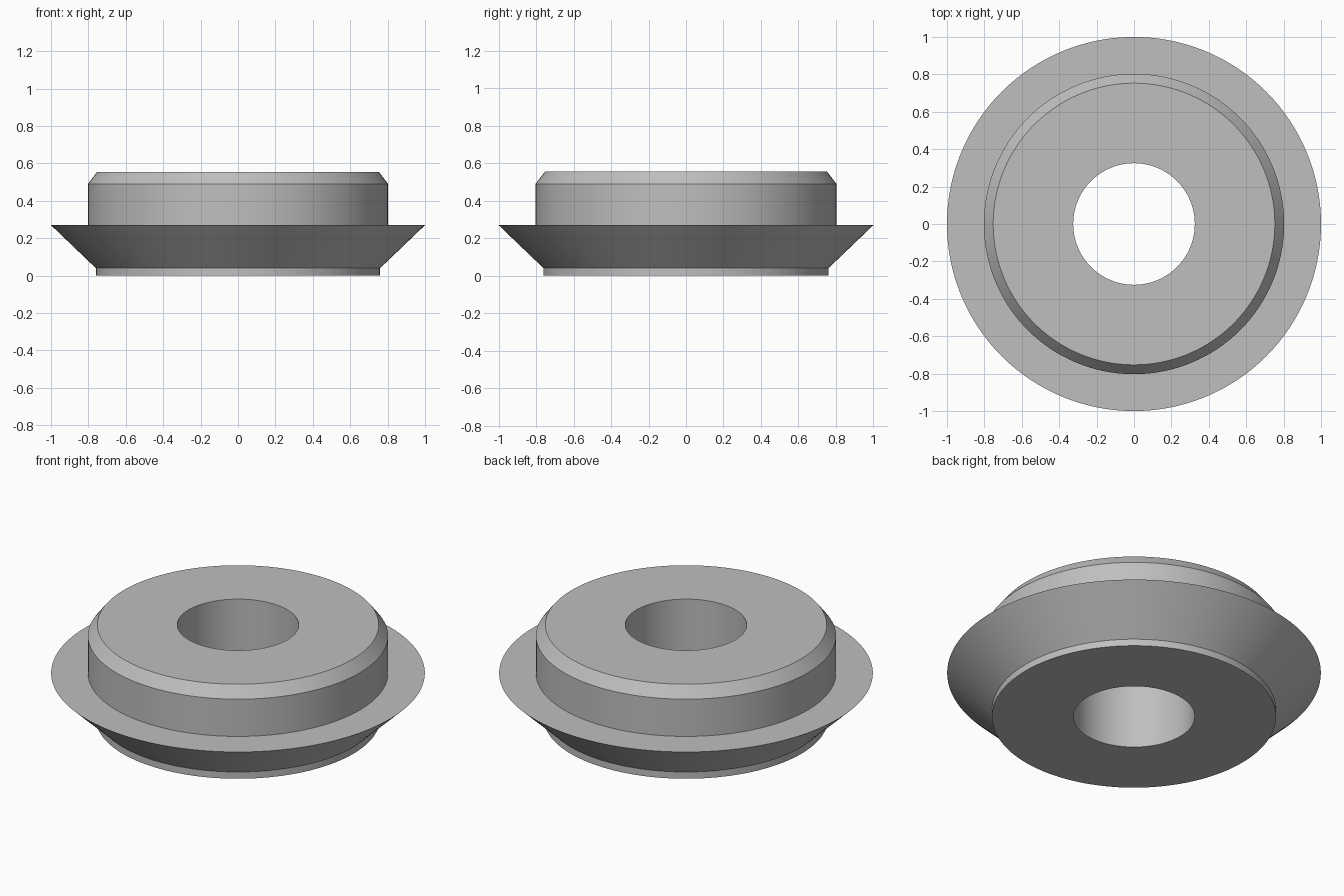
import bpy
import bmesh
import math

cube = bpy.data.objects.get("Cube")
if cube:
    bpy.data.objects.remove(cube, do_unlink=True)

SEGMENTS = 128

# Plain grey metal
grey = bpy.data.materials.new("grey_metal")
grey.use_nodes = True
colour = (0.52, 0.52, 0.52, 1)
grey.diffuse_color = colour
grey.node_tree.nodes["Principled BSDF"].inputs["Base Color"].default_value = colour


def lathe(name, profile, material):
    """Revolve a closed (radius, height) profile around the z axis."""
    bm = bmesh.new()
    rings = []
    for radius, height in profile:
        ring = []
        for i in range(SEGMENTS):
            a = math.tau * i / SEGMENTS
            ring.append(bm.verts.new((radius * math.cos(a), radius * math.sin(a), height)))
        rings.append(ring)
    for lower, upper in zip(rings, rings[1:] + rings[:1]):
        for i in range(SEGMENTS):
            j = (i + 1) % SEGMENTS
            bm.faces.new((lower[i], lower[j], upper[j], upper[i]))
    bmesh.ops.recalc_face_normals(bm, faces=bm.faces)
    mesh = bpy.data.meshes.new(name)
    bm.to_mesh(mesh)
    bm.free()
    mesh.materials.append(material)
    obj = bpy.data.objects.new(name, mesh)
    bpy.context.collection.objects.link(obj)
    bpy.ops.object.select_all(action="DESELECT")
    obj.select_set(True)
    bpy.context.view_layer.objects.active = obj
    bpy.ops.object.shade_smooth_by_angle(angle=math.radians(30))
    return obj


# Bored ring: base lip, flared flange, hub wall and chamfered top
lathe("flanged_bushing", [
    (0.325, 0),
    (0.76, 0),
    (0.76, 0.04),
    (1.0, 0.27),
    (0.803, 0.27),
    (0.803, 0.49),
    (0.753, 0.555),
    (0.325, 0.555),
], grey)
